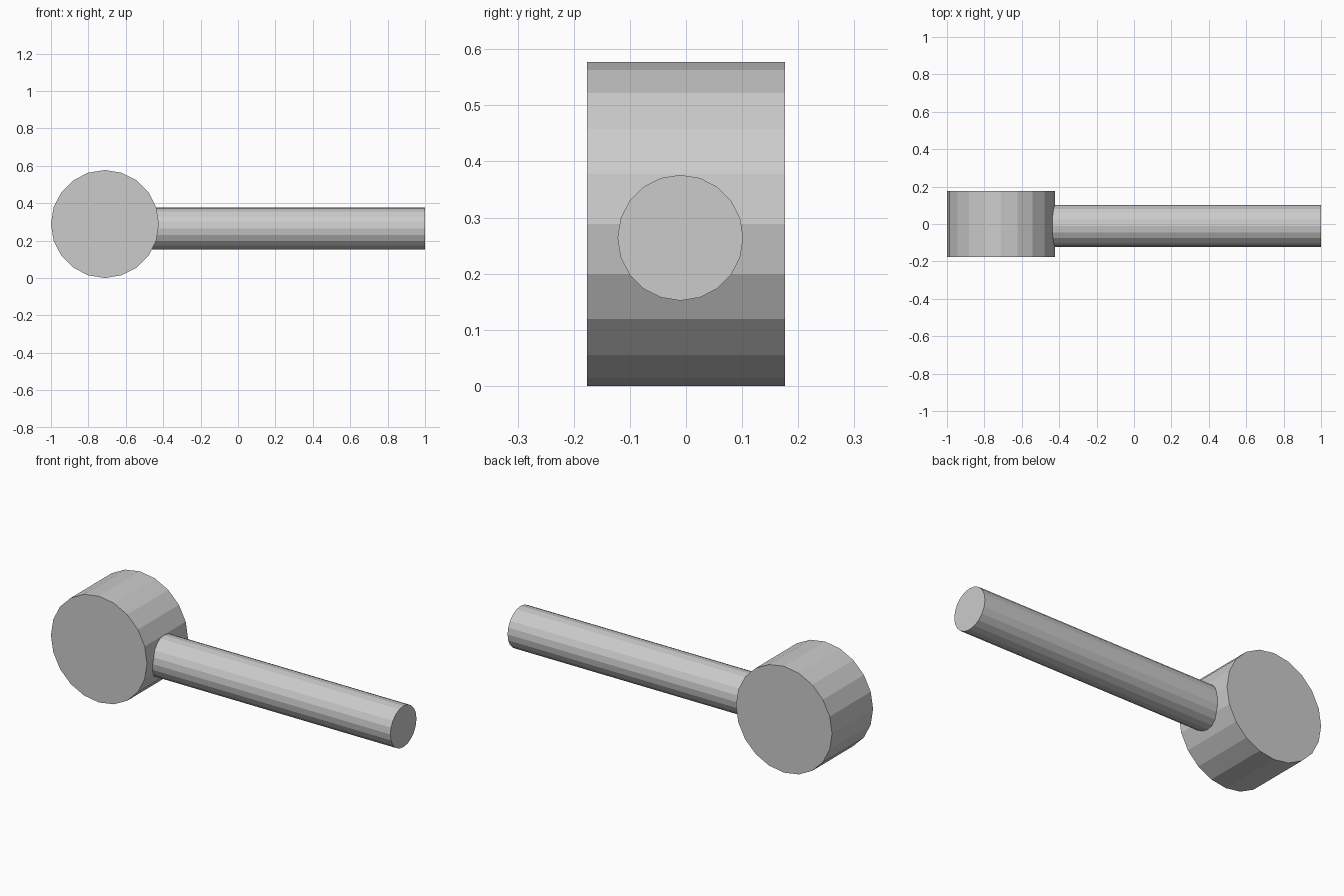
import bpy
from math import pi

if "Cube" in bpy.data.objects:
    bpy.data.objects.remove(bpy.data.objects["Cube"])


def cylinder(name, radius, depth, location, rotation):
    bpy.ops.mesh.primitive_cylinder_add(vertices=20, radius=radius, depth=depth,
                                        location=location, rotation=rotation)
    obj = bpy.context.object
    obj.name = name
    # a 20-sided ring has vertices on all four axis directions
    bpy.ops.object.transform_apply(location=False, rotation=True, scale=True)
    return obj


# Mallet head: drum lying along y
cylinder("head", 0.2885, 0.352, (-0.7115, 0, 0.2885), (pi / 2, 0, 0))

# Handle: rod along x, its inner end sunk into the head
x_in, x_out = -0.5, 1.0
cylinder("handle", 0.112, x_out - x_in,
         ((x_in + x_out) / 2, -0.01, 0.264), (0, pi / 2, 0))
